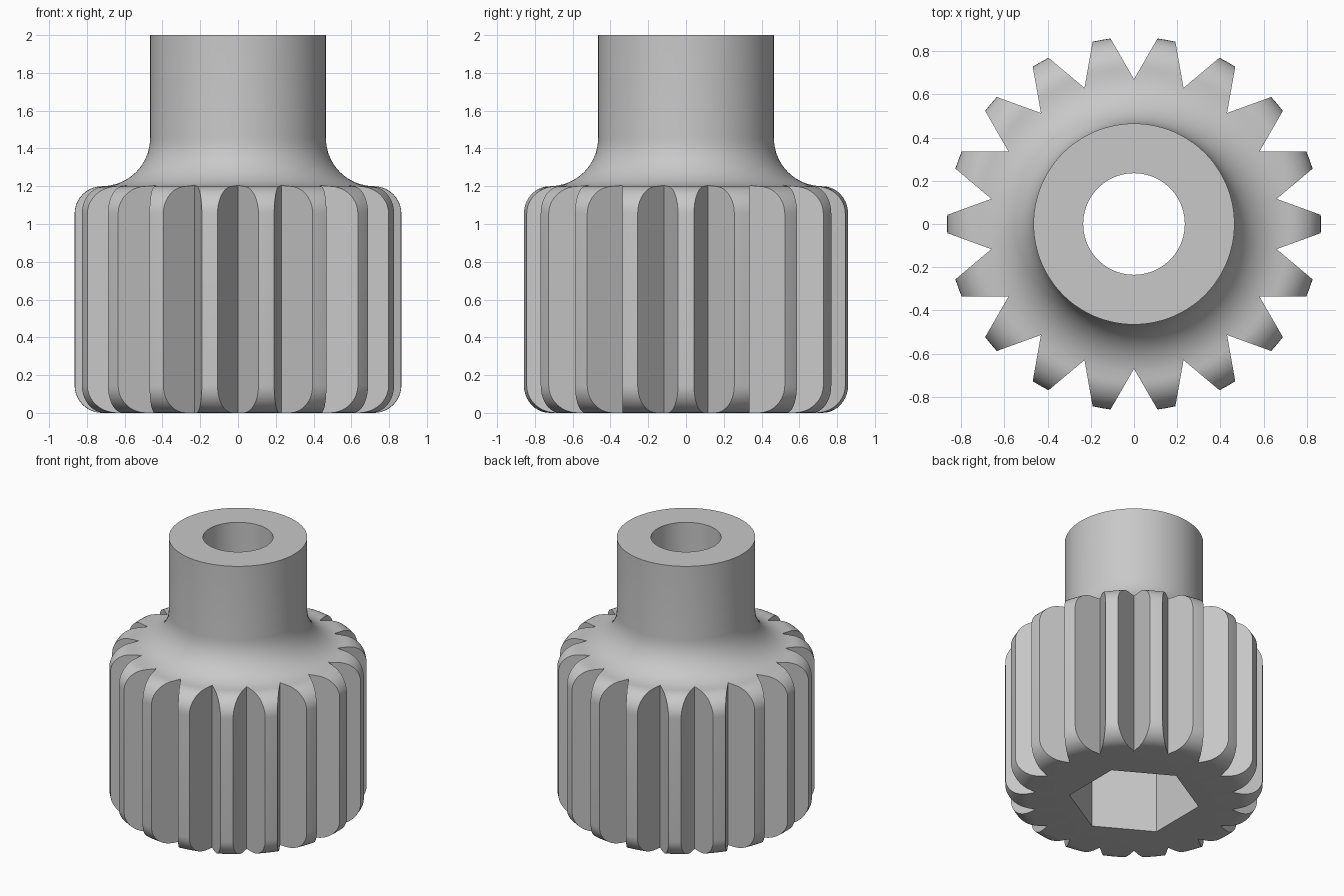
import bpy, bmesh
from math import sin, cos, tan, pi, radians

default = bpy.data.objects.get("Cube")
if default:
    bpy.data.objects.remove(default, do_unlink=True)

TEETH = 18
BORE, STEM, SHOULDER, TIP = 0.235, 0.465, 0.72, 0.865
HEIGHT, BODY_TOP, SOCKET_DEPTH = 2.0, 1.2, 0.8
ROUND = TIP - SHOULDER
FILLET = SHOULDER - STEM


def make_object(name, bm):
    bmesh.ops.recalc_face_normals(bm, faces=bm.faces[:])
    mesh = bpy.data.meshes.new(name)
    bm.to_mesh(mesh)
    bm.free()
    obj = bpy.data.objects.new(name, mesh)
    bpy.context.collection.objects.link(obj)
    return obj


def arc(cx, cz, radius, start, end, steps=10):
    angles = [radians(start + (end - start) * i / steps) for i in range(steps + 1)]
    return [(cx + radius * cos(a), cz + radius * sin(a)) for a in angles]


def add_prism(bm, outline, bottom, top):
    low = [bm.verts.new((x, y, bottom)) for x, y in outline]
    high = [bm.verts.new((x, y, top)) for x, y in outline]
    bm.faces.new(low)
    bm.faces.new(high)
    for i in range(len(low)):
        j = (i + 1) % len(low)
        bm.faces.new((low[i], low[j], high[j], high[i]))


# Turned blank: bored stem, concave neck and rounded body
profile = [(BORE, 0)]
profile += arc(SHOULDER, ROUND, ROUND, -90, 0)
profile += arc(SHOULDER, BODY_TOP - ROUND, ROUND, 0, 90)
profile += arc(SHOULDER, BODY_TOP + FILLET, FILLET, 270, 180)[1:]
profile += [(STEM, HEIGHT), (BORE, HEIGHT)]

bm = bmesh.new()
segments = 144
rings = []
for s in range(segments):
    a = 2 * pi * s / segments
    rings.append([bm.verts.new((r * cos(a), r * sin(a), z)) for r, z in profile])
for s in range(segments):
    ring, following = rings[s], rings[(s + 1) % segments]
    for i in range(len(profile)):
        j = (i + 1) % len(profile)
        bm.faces.new((ring[i], following[i], following[j], ring[j]))
knob = make_object("toothed_knob", bm)

# V-shaped grooves between the teeth
bm = bmesh.new()
root, outer = 0.67, 0.9
half = (outer - root) * tan(radians(30))
for k in range(TEETH):
    a = 2 * pi * (k + 0.5) / TEETH
    wedge = [(root, 0), (outer, -half), (outer, half)]
    outline = [(x * cos(a) - y * sin(a), x * sin(a) + y * cos(a)) for x, y in wedge]
    add_prism(bm, outline, -0.1, BODY_TOP + 0.1)
grooves = make_object("groove_cutter", bm)

# Hexagonal socket in the underside
bm = bmesh.new()
corners = [radians(30 + 60 * k) for k in range(6)]
add_prism(bm, [(0.44 * cos(a), 0.44 * sin(a)) for a in corners], -0.1, SOCKET_DEPTH)
socket = make_object("socket_cutter", bm)

bpy.ops.object.select_all(action='DESELECT')
bpy.context.view_layer.objects.active = knob
knob.select_set(True)
for cutter in (grooves, socket):
    cutter.hide_render = True
    cut = knob.modifiers.new(cutter.name, 'BOOLEAN')
    cut.operation = 'DIFFERENCE'
    cut.solver = 'EXACT'
    cut.object = cutter
    bpy.ops.object.modifier_apply(modifier=cut.name)
    bpy.data.objects.remove(cutter, do_unlink=True)

# Plain grey finish
grey = bpy.data.materials.new("light_grey")
grey.use_nodes = True
grey.diffuse_color = (0.58, 0.58, 0.58, 1)
grey.node_tree.nodes["Principled BSDF"].inputs["Base Color"].default_value = grey.diffuse_color
knob.data.materials.clear()
knob.data.materials.append(grey)
bpy.ops.object.shade_smooth_by_angle(angle=radians(30))
